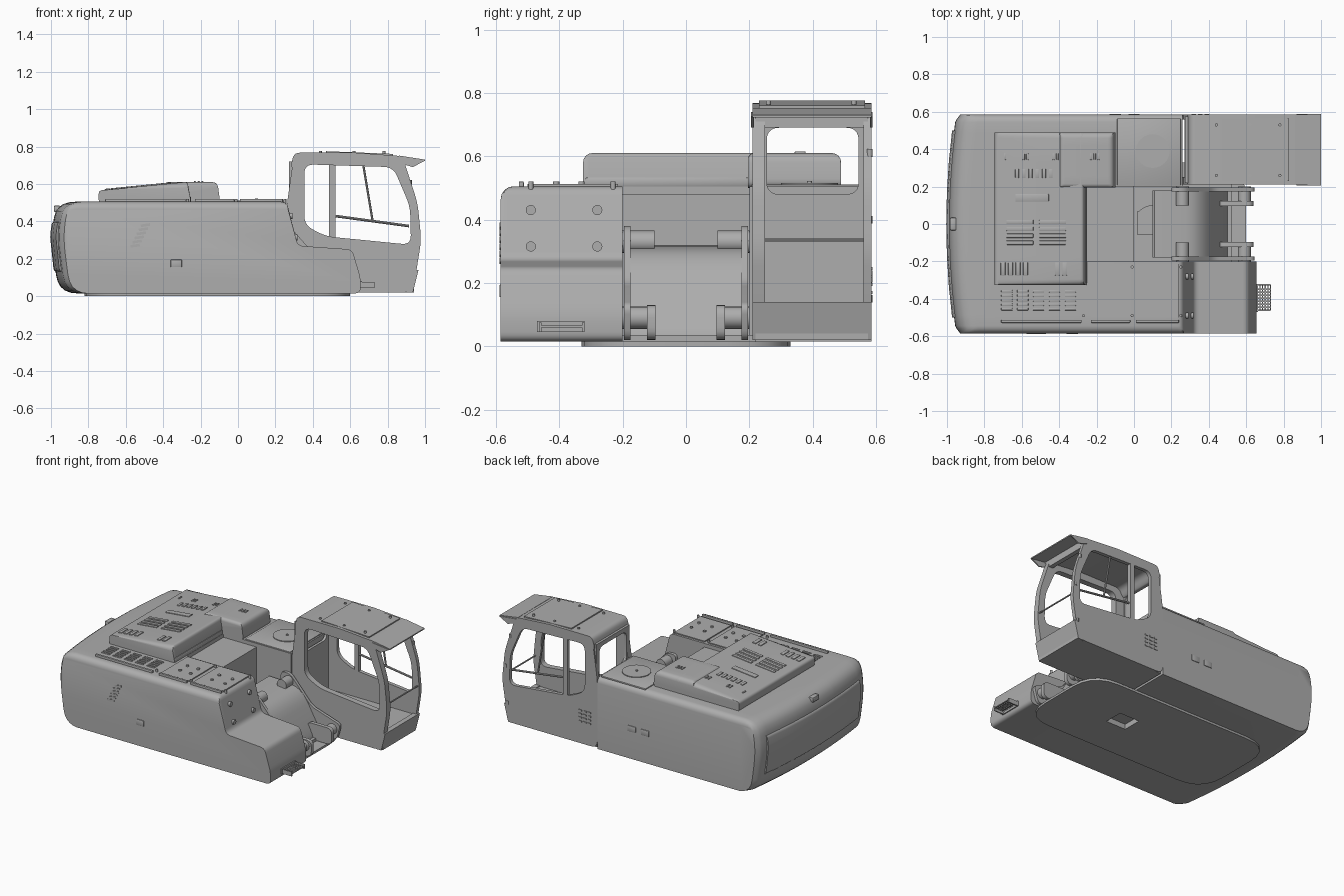
import bpy, bmesh
from math import sin, cos, pi, radians
from mathutils import Vector

default_cube = bpy.data.objects.get("Cube")
if default_cube:
    bpy.data.objects.remove(default_cube)

grey = bpy.data.materials.new("body_grey")
grey.use_nodes = True
grey.diffuse_color = (.42, .42, .42, 1)
grey.node_tree.nodes["Principled BSDF"].inputs["Base Color"].default_value = grey.diffuse_color
parts = []


def add(name, mesh):
    mesh.materials.clear()
    mesh.materials.append(grey)
    part = bpy.data.objects.new(name, mesh)
    bpy.context.collection.objects.link(part)
    parts.append(part)
    return part


def from_bmesh(name, bm):
    bmesh.ops.recalc_face_normals(bm, faces=bm.faces)
    mesh = bpy.data.meshes.new(name)
    bm.to_mesh(mesh)
    bm.free()
    return add(name, mesh)


def box(name, x_range, y_range, z_range, tilt=0, bevel=0):
    """Box between the given limits, optionally tilted about y."""
    ranges = [Vector(r) for r in (x_range, y_range, z_range)]
    bm = bmesh.new()
    bmesh.ops.create_cube(bm, size=1)
    bmesh.ops.scale(bm, vec=[r.y - r.x for r in ranges], verts=bm.verts)
    if bevel:
        bmesh.ops.bevel(bm, geom=bm.edges[:], offset=bevel, segments=2, affect='EDGES', profile=.5)
    part = from_bmesh(name, bm)
    part.location = [(r.x + r.y) / 2 for r in ranges]
    part.rotation_euler.y = tilt


def around(middle, half):
    return middle - half, middle + half


def steps(start, step, count):
    return [start + step * i for i in range(count)]


def rod(name, start, end, radius, sides=16):
    start, end = Vector(start), Vector(end)
    axis = end - start
    bm = bmesh.new()
    bmesh.ops.create_cone(bm, cap_ends=True, segments=sides, radius1=radius, radius2=radius, depth=axis.length)
    part = from_bmesh(name, bm)
    part.location = (start + end) / 2
    part.rotation_euler = axis.to_track_quat('Z', 'Y').to_euler()


def bolts(name, xs, ys, top, radius=.008):
    for x in xs:
        for y in ys:
            rod(name, (x, y, top - .03), (x, y, top), radius)


def span(low, high, top=1, low_radius=0, high_radius=0):
    """Stations (y, height limit) with rounded shoulders at either end."""
    def shoulder(edge, radius, inward):
        arc = [k * pi / 8 for k in range(5 if radius else 1)]
        return [(edge + inward * radius * (1 - cos(a)), top - radius * (1 - sin(a))) for a in arc]
    first = shoulder(low, low_radius, 1)
    last = shoulder(high, high_radius, -1)[::-1]
    start, end = first[-1][0], last[0][0]
    middle = [(start + (end - start) * k / 6, top) for k in range(1, 6)]
    return first + middle + last


def loft(name, profile, stations, rear_curve=False):
    """Side profile (x, z) swept over y, its height limited at each station."""
    bm = bmesh.new()
    rings = []
    for y, top in stations:
        ring = []
        for x, z in profile:
            if rear_curve:
                bow = y * y / 8 + max(0, abs(y) - .55) * .6
                x += bow * min(1, max(0, (-.7 - x) * 5))
            ring.append(bm.verts.new((x, y, min(z, top))))
        rings.append(ring)
    for ring, following in zip(rings, rings[1:]):
        for i in range(len(profile)):
            bm.faces.new((ring[i - 1], ring[i], following[i], following[i - 1]))
    bm.faces.new(rings[0])
    bm.faces.new(rings[-1])
    return from_bmesh(name, bm)


def rounded(points, radius):
    """Closed outline with each corner replaced by a short curve."""
    points = [Vector(p) for p in points]
    outline = []
    for i, corner in enumerate(points):
        ends = []
        for other in (points[i - 1], points[(i + 1) % len(points)]):
            side = other - corner
            ends.append(corner + side.normalized() * min(radius, side.length * .45))
        for k in range(6):
            t = k / 5
            outline.append(ends[0].lerp(corner, t).lerp(corner.lerp(ends[1], t), t))
    return outline


def rounded_open(points, radius):
    """Rounds only the inner corners of an open path."""
    return rounded(points, radius)[6:-6]


def rect(left, right, low, high):
    return [(left, low), (right, low), (right, high), (left, high)]


PLANES = {'XY': ((0, 0, 0), 2), 'XZ': ((pi / 2, 0, 0), 1), 'YZ': ((pi / 2, 0, pi / 2), 0)}


def plate(name, loops, plane, low, high):
    """Flat plate: the first loop is the outline, the rest are openings."""
    curve = bpy.data.curves.new(name, 'CURVE')
    curve.dimensions, curve.fill_mode, curve.extrude = '2D', 'BOTH', (high - low) / 2
    for loop in loops:
        spline = curve.splines.new('POLY')
        spline.points.add(len(loop) - 1)
        for point, (u, v) in zip(spline.points, loop):
            point.co = (u, v, 0, 1)
        spline.use_cyclic_u = True
    outline = bpy.data.objects.new(name + "_outline", curve)
    bpy.context.collection.objects.link(outline)
    graph = bpy.context.evaluated_depsgraph_get()
    graph.update()
    mesh = bpy.data.meshes.new_from_object(outline.evaluated_get(graph))
    bpy.data.objects.remove(outline)
    part = add(name, mesh)
    part.rotation_euler, axis = PLANES[plane]
    part.location[axis] = (low + high) / 2


# Main body: counterweight flowing into right pod, engine bay and tank side
TOP, BASE, SIDE = .505, .015, .585
rear = rounded_open([(-.7, BASE), (-.96, BASE), (-1, .32), (-.97, TOP), (-.7, TOP)], .1)
pod = rounded_open([(0, TOP), (.26, TOP), (.32, .27), (.61, .25), (.655, .1), (.655, BASE), (0, BASE)], .03)
loft("right_body", rear + pod, span(-SIDE, -.2, TOP, low_radius=.04), True)
loft("left_body", rear + [(.26, TOP), (.26, BASE)], span(.2, SIDE, TOP, high_radius=.04), True)
bay = [(-.25, TOP), (-.25, .48), (0, .48), (0, BASE)]
loft("engine_bay", rear + bay, span(-.2, .2), True)
panel = rounded([(-.94, .13), (-.985, .13), (-1.005, .32), (-.995, .4), (-.94, .4)], .02)
loft("rear_panel", panel, span(-.5, .5), True)
box("rear_handle", (-.985, -.95), around(0, .035), (.45, .485), bevel=.008)

# Base plate and open centre floor with the swivel opening
hole = rect(.02, .17, -.06, .07)
plate("base_plate", [rounded(rect(-.82, .6, -.33, .33), .2), hole], 'XY', 0, BASE)
plate("centre_floor", [rect(0, .52, -.21, .22), hole], 'XY', BASE, BASE + .02)
ring = [(.1 + cos(k * pi / 16) / 10, sin(k * pi / 16) / 10) for k in range(32)]
plate("swivel_ring", [ring, hole], 'XY', BASE + .02, BASE + .03)

# Boom mount: side cheeks, lugs, pin bosses and a curved cross plate
cheek = rounded([(.2, .02), (.2, .38), (.27, .38), (.43, .2), (.65, .13), (.62, .02)], .03)
lug = rounded(rect(.45, .64, .02, .13), .04)
for side, sign in (("right", -1), ("left", 1)):
    plate(side + "_boom_cheek", [cheek], 'XZ', *around(sign * .185, .01))
    plate(side + "_boom_lug", [lug], 'XZ', *around(sign * .11, .013))
    for x, z in ((.59, .09), (.26, .33)):
        rod(side + "_pin_boss", (x, sign * .1, z), (x, sign * .2, z), .035, 24)
bend = rounded_open([(0, .32), (.2, .32), (.36, .3), (.5, .05), (.5, 0)], .1)
loft("boom_cross_plate", bend + [p - Vector((.01, .01)) for p in reversed(bend)], span(-.18, .18))


# Engine hood: sloping main cover with a level arm on the left
def crest(x):
    return .64 + x / 10


HOOD = .61
slope = [(x, crest(x)) for x in (-.745, -.27)]
loft("hood_main", rounded([(-.745, .5), *slope, (-.25, .5)], .02), span(-.325, .49, HOOD, .03, .03))
loft("hood_arm", rounded([(-.4, .5), (-.4, HOOD), (-.11, HOOD), (-.095, .5)], .03),
     span(.195, .49, HOOD, .02, .03))
box("hood_step", (-.31, -.25), (-.32, .2), (.5, .535), bevel=.01)


def vents(xs, ys, width, depth, level=None):
    """Grid of slats lying on the hood slope, or at a fixed level."""
    for x in xs:
        for y in ys:
            z, tilt = (level, 0) if level else (crest(x), -.1)
            box("vent_slat", around(x, width / 2), around(y, depth / 2), around(z, .005), tilt, .003)


vents((-.61, -.435), steps(-.1, .037, 4), .145, .022)
vents(steps(-.625, .036, 6), [.27], .02, .05)
vents(steps(-.7, .04, 4) + [-.41, -.37], [-.24], .025, .07)
vents((-.69, -.59, -.57, -.43, -.41), [.36], .012, .035)
vents(steps(-.23, .02, 3), [.36], .012, .035, HOOD)
vents([-.545], [.14], .18, .04)

# Right deck: slatted grille, edge rails, cover plates and bolts
vents(steps(-.68, .085, 5), steps(-.455, .024, 5), .06, .014, TOP)
for start, end in ((-.71, -.28), (-.23, -.02), (.01, .24)):
    box("deck_rail", (start, end), around(-.52, .008), (.5, TOP + .015), bevel=.003)
for start, end in ((-.23, -.02), (.01, .24)):
    box("deck_cover", (start, end), (-.5, -.215), (.5, TOP + .007))
    bolts("cover_bolt", (start + .08, end - .05), (-.41, -.33), TOP + .015, .01)
bolts("deck_bolt", (-.27, -.01, .25), (-.49, -.23), TOP + .015)

# Tank cover and filler lid
box("tank_cover", (-.09, .25), (.205, .565), (.5, TOP + .006), bevel=.004)
rod("tank_lid", (.1, .39, .5), (.1, .39, TOP + .011), .09, 40)
bolts("lid_bolt", [.1], [.39], TOP + .017)

# Right pod: face bolts and a mesh step on the front
for y in (-.49, -.28):
    for x, z in ((.284, .43), (.311, .315)):
        rod("pod_bolt", (x - .01, y, z), (x + .008, y, z), .016)
box("step_bracket", (.65, .662), (-.47, -.32), (.045, .08))
for y in (-.46, -.325):
    box("step_side", (.655, .73), around(y, .004), (.045, .075))
for x in steps(.66, .014, 6):
    box("step_bar", around(x, .003), (-.46, -.325), (.06, .066))
for y in steps(-.445, .016, 7):
    box("step_rib", (.655, .73), around(y, .003), (.06, .066))

# Side slats and hatches
outer = (SIDE - .005, SIDE + .004)
outer_right = (-outer[1], -outer[0])
for i in range(6):
    box("side_slat", around(-.55 + i * .011, .025), outer_right, around(.27 + i * .022, .007), -.15)
box("right_hatch", around(-.33, .03), outer_right, around(.175, .02), bevel=.003)
for x in (-.1, 0):
    box("left_hatch", around(x, .03), outer, around(.22, .02), bevel=.003)

# Cab side walls share one outline and one window opening
cab = rounded([(.26, .02), (.26, .48), (.3, .765), (.62, .765), (.88, .745), (.96, .5),
               (.98, .3), (.935, .02)], .05)
window = rounded([(.355, .705), (.355, .38), (.47, .32), (.925, .275), (.92, .48), (.83, .69)], .05)
CAB = (.21, SIDE)
plate("cab_right_wall", [cab, window], 'XZ', CAB[0], .25)
plate("cab_left_wall", [cab, window], 'XZ', .56, SIDE)
box("door_pillar", (.487, .52), (.56, SIDE), (.3, .72))

# Cab rear wall, floor, roof and front sill
inside = (.22, .575)
rear_window = rounded(rect(.255, .545, .48, .69), .04)
plate("cab_rear_wall", [rect(*inside, .02, .72), rear_window], 'YZ', .272, .29)
box("cab_floor", (.27, .94), inside, (.02, .135))
roof = [(.28, .69), (.3, .767), (.62, .768), (.89, .748), (.89, .72), (.62, .745), (.33, .745), (.3, .69)]
loft("cab_roof", rounded(roof, .03), span(*CAB))
loft("front_sill", [(.935, .02), (.965, .14), (.93, .14), (.9, .02)], span(*CAB))
box("windscreen_header", (.86, .89), inside, (.69, .73))
box("roof_hatch", (.47, .83), (.23, .565), (.76, .768), .04)
bolts("roof_bolt", (.44, .62, .78), (.26, .53), .776)

# Sun visor with end cheeks
loft("visor", [(.86, .752), (1, .73), (1, .722), (.86, .74)], span(*CAB))
for y in CAB:
    plate("visor_cheek", [[(.87, .74), (1, .725), (.935, .69), (.87, .71)]], 'XZ', *around(y, .004))

# Window bars, cab slats and hinges
rod("door_rail", (.51, .57, .43), (.915, .57, .375), .007, 8)
rod("door_divider", (.67, .57, .7), (.72, .57, .4), .006, 8)
rod("windscreen_bar", (.965, .22, .335), (.965, .57, .335), .005, 8)
for x in steps(.32, .035, 3):
    for z in steps(.17, .025, 4):
        box("cab_slat", around(x, .012), outer, around(z, .005))
for x, z in ((.92, .61), (.955, .4), (.94, .15)):
    rod("cab_hinge", (x, .58, z - .012), (x, .58, z + .012), .009)

# Smooth shading with sharp edges kept
bpy.ops.object.select_all(action='DESELECT')
for part in parts:
    part.select_set(True)
bpy.context.view_layer.objects.active = parts[0]
bpy.ops.object.shade_smooth_by_angle(angle=radians(32))
